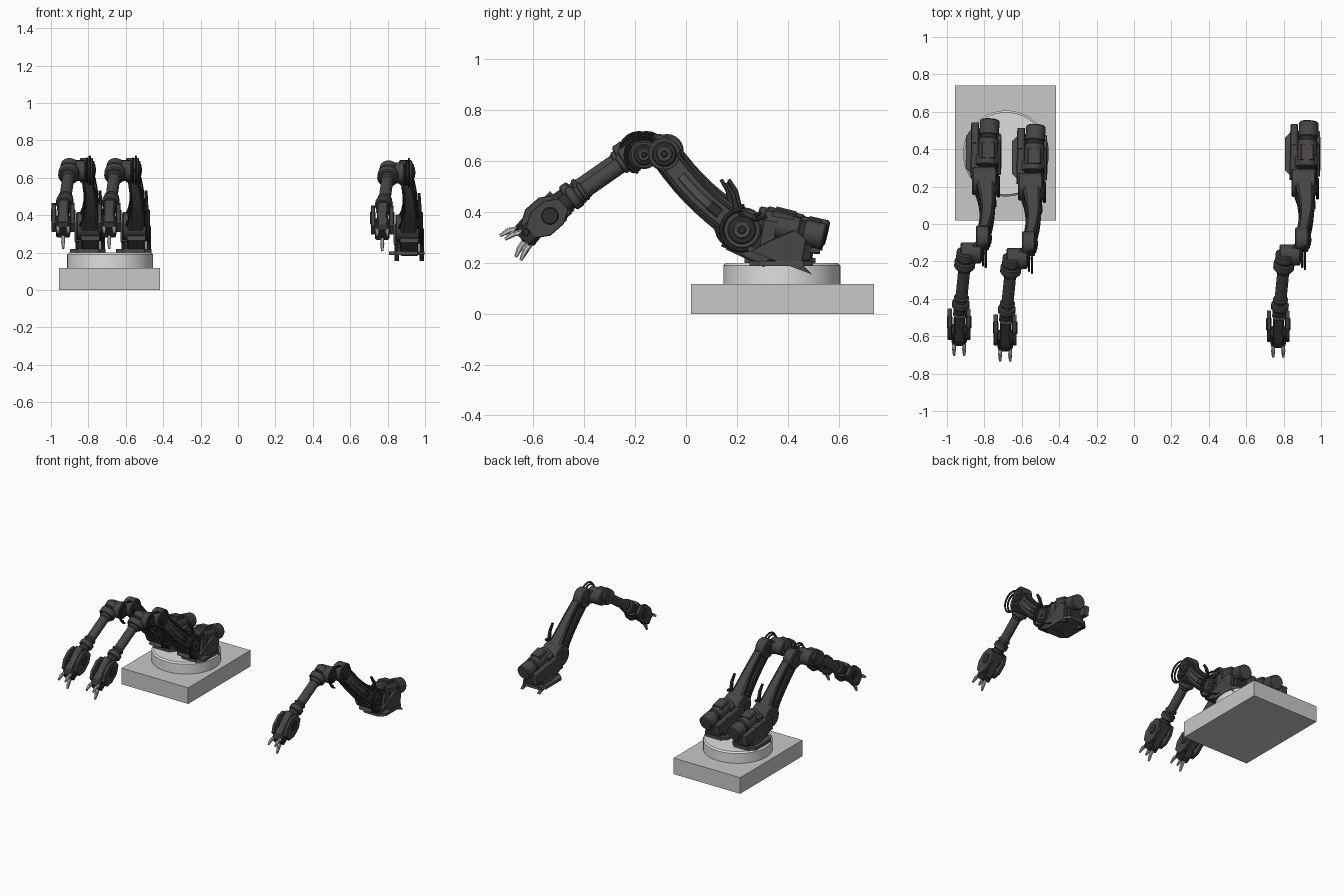
import bpy, bmesh
from math import cos, sin, pi
from mathutils import Vector

if "Cube" in bpy.data.objects:
    bpy.data.objects.remove(bpy.data.objects["Cube"])


def material(name, red, green, blue):
    mat = bpy.data.materials.new(name)
    mat.use_nodes = True
    mat.diffuse_color = (red, green, blue, 1)
    shader = mat.node_tree.nodes["Principled BSDF"]
    shader.inputs["Base Color"].default_value = mat.diffuse_color
    return mat


DARK = material("dark grey metal", .065, .058, .058)
BLACK = material("black joint", .03, .028, .03)
BROWN = material("brown grey plate", .085, .075, .07)
STONE = material("light grey base", .58, .58, .58)
WHITE = material("pale disc", .74, .74, .74)
SILVER = material("silver finger", .55, .55, .55)


def skin(name, rings, mat):
    """Join closed rings of points into a capped solid."""
    bm = bmesh.new()
    rows = [[bm.verts.new(point) for point in ring] for ring in rings]
    count = len(rows[0])
    for low, high in zip(rows, rows[1:]):
        for i in range(count):
            j = (i + 1) % count
            bm.faces.new((low[i], low[j], high[j], high[i]))
    bm.faces.new(rows[0])
    bm.faces.new(rows[-1])
    bmesh.ops.recalc_face_normals(bm, faces=bm.faces)
    mesh = bpy.data.meshes.new(name)
    bm.to_mesh(mesh)
    bm.free()
    mesh.materials.append(mat)
    part = bpy.data.objects.new(name, mesh)
    bpy.context.collection.objects.link(part)
    bpy.ops.object.select_all(action='DESELECT')
    bpy.context.view_layer.objects.active = part
    part.select_set(True)
    bpy.ops.object.shade_smooth_by_angle(angle=pi / 5)
    return part


def drum(name, start, end, radius, mat=DARK, rim=.006, sides=24):
    """Cylinder between two points with a bevelled rim at both ends."""
    start, end = Vector(start), Vector(end)
    axis = (end - start).normalized()
    turn = axis.to_track_quat('Z', 'Y')
    circle = [turn @ Vector((cos(2 * pi * i / sides), sin(2 * pi * i / sides), 0)) for i in range(sides)]
    ends = [(start, radius - rim), (start + axis * rim, radius),
            (end - axis * rim, radius), (end, radius - rim)]
    return skin(name, [[centre + spoke * size for spoke in circle] for centre, size in ends], mat)


def beam(name, path, size, end_size=None, mat=DARK, cut=.25, ease=1):
    """Chamfered bar along a path, tapering from one (width, depth) to another."""
    path = [Vector(point) for point in path]
    last = len(path) - 1
    rings = []
    for i, point in enumerate(path):
        along = path[min(i + 1, last)] - path[max(i - 1, 0)]
        out = Vector((0, -along.z, along.y)).normalized()
        half = Vector(size).lerp(Vector(end_size or size), (i / last) ** ease) / 2
        w, d = half
        c = min(half) * cut
        corners = [(w, d - c), (w - c, d), (c - w, d), (-w, d - c),
                   (-w, c - d), (c - w, -d), (w - c, -d), (w, c - d)]
        rings.append([point + Vector((u, 0, 0)) + out * v for u, v in corners])
    return skin(name, rings, mat)


def shifted(path, x=0, y=0, z=0):
    return [Vector(point) + Vector((x, y, z)) for point in path]


def joint(name, centre, radius, half):
    """Pivot drum across the arm with a stepped cap on its left end."""
    right, left = shifted([centre], -half)[0], shifted([centre], half)[0]
    steps = (("drum", 0, 1, DARK), ("cap", .008, .75, BLACK), ("ring", .013, .5, DARK), ("hub", .016, .25, BLACK))
    return [drum(name + "_" + kind, right, shifted([left], rise)[0], radius * scale, mat)
            for kind, rise, scale, mat in steps]


def collars(name, start, end, bands):
    """Stepped turned part: bands of (from, to, radius) along one axis."""
    return [drum(f"{name}_{kind}", start.lerp(end, a), start.lerp(end, b), radius, mat)
            for kind, a, b, radius, mat in bands]


def hose(name, centre, radius, first, last, thick=.014):
    """Bent pipe that follows an arc, in half turns, around a joint."""
    angles = [pi * (first + (last - first) * i / 12) for i in range(13)]
    path = [Vector(centre) + Vector((0, cos(a), sin(a))) * radius for a in angles]
    return beam(name, path, (thick, thick), mat=BLACK, cut=.6)


# Shared stand: slab and turntable
beam("base_slab", [(-.687, .38, 0), (-.687, .38, .118)], (.54, .72), mat=STONE, cut=0)
drum("turntable", (-.684, .377, .1), (-.684, .377, .2), .23, WHITE, .01, 48)

# Landmarks along one arm
shoulder = Vector((-.8, .22, .33))
elbow = Vector((-.81, -.085, .628))
pivot = Vector((-.872, -.165, .625))
head = Vector((-.898, -.155, .655))
wrist = Vector((-.932, -.5, .415))
fork = Vector((-.935, -.535, .385))
palm = Vector((-.935, -.61, .32))

# Foot: flange, brackets and gearbox
arm = [beam("foot_flange", [(-.803, .375, .187), (-.803, .375, .207)], (.19, .25), mat=BROWN, cut=.4)]
for side, x, mat in (("left", -.724, DARK), ("right", -.858, BROWN)):
    arm.append(beam(side + "_bracket", [(x, .375, .2), (x, .39, .24), (x, .45, .31)],
                    (.024, .26), (.024, .06), mat))
arm += [
    beam("gearbox", [(-.8, .26, .26), (-.8, .49, .25)], (.11, .13), (.11, .1), BLACK),
    beam("side_housing", [(-.85, .24, .3), (-.85, .53, .27)], (.05, .11), (.04, .07)),
    beam("shoulder_skirt", [(-.79, .17, .28), (-.79, .32, .21)], (.1, .06)),
    beam("motor_mount", [(-.785, .3, .32), (-.785, .35, .31)], (.12, .13)),
    beam("motor_block", [(-.78, .34, .385), (-.78, .42, .365)], (.075, .05)),
]

# Shoulder motor lies back from the joint
motor_front, motor_back = Vector((-.785, .3, .36)), Vector((-.77, .545, .302))
arm += collars("motor", motor_front, motor_back, [
    ("body", 0, .6, .052, DARK), ("neck", .5, .8, .046, BLACK), ("end", .66, 1, .052, DARK)])

# Joints
arm += joint("shoulder", shoulder, .075, .065)
arm += joint("elbow", elbow, .066, .036)
arm += joint("forearm_pivot", pivot, .056, .056)

# Bowed upper arm with edge ribs and a side panel
bow = [shoulder.lerp(elbow, t) + Vector((.02, -.015, -.015)) * sin(pi * t)
       for t in (i / 8 for i in range(9))]
arm.append(beam("upper_arm", bow, (.115, .135), (.045, .1), ease=.5))
for side, rise in (("upper", .03), ("lower", -.03)):
    arm.append(beam(side + "_arm_rib", shifted(bow[1:], 0, rise, rise), (.11, .014), (.06, .014), BLACK, ease=.5))
arm += [
    beam("arm_panel", bow[2:7], (.095, .035), (.07, .035), BROWN),
    beam("arm_junction_box", shifted(bow[2:4], .03), (.04, .04), mat=BLACK),
    beam("elbow_link", [elbow, elbow.lerp(pivot, .5), pivot], (.04, .09)),
]

# Forearm: head, tube and wrist collars
arm += collars("forearm", head, wrist, [
    ("head", 0, .12, .05, DARK), ("neck", .1, .16, .045, BLACK), ("collar", .14, .25, .056, DARK),
    ("socket", .2, .3, .04, DARK), ("tube", .2, .8, .032, DARK), ("band", .7, .75, .04, DARK),
    ("wrist_collar", .78, .87, .047, DARK), ("wrist_stem", .8, 1, .036, BLACK)])

# Wrist fork: core, cheeks and hubs
reach = palm - fork
arm.append(beam("wrist_core", [wrist - reach / 4, fork, palm], (.06, .1), (.055, .08)))
for side, x in (("right", -.05), ("left", .05)):
    cheek = shifted([fork - reach * .7, fork - reach * .2, fork + reach * .5, fork + reach], x)
    arm += [
        beam(side + "_cheek_rear", cheek[:2], (.022, .06), (.022, .12)),
        beam(side + "_cheek", cheek[1:3], (.022, .12)),
        beam(side + "_cheek_front", cheek[2:], (.022, .12), (.022, .06)),
        drum(side + "_hub", *shifted([fork], x - .015), shifted([fork], x + .015)[0], .036, BLACK),
    ]

# Palm and three bent fingers
arm.append(beam("palm", [palm - reach / 2, palm, palm + reach * .4], (.08, .085), (.075, .07), BLACK))
for name, x, y, z, aim in (("right_finger", -.027, -.02, 0, (0, -1, -.1)),
                           ("left_finger", .027, -.02, 0, (0, -1, -.1)),
                           ("thumb", 0, .005, -.035, (0, -.6, -.8))):
    root = shifted([palm], x, y, z)[0]
    bend = root + Vector(aim) * .045
    tip = bend + (Vector(aim) + Vector((0, 0, -.5))).normalized() * .043
    arm += [
        drum(name + "_knuckle", *shifted([root], -.014), shifted([root], .014)[0], .018, BLACK, sides=12),
        beam(name + "_base", [root, bend], (.022, .026), (.018, .02), SILVER, .5),
        beam(name + "_tip", [bend, tip], (.022, .024), (.012, .012), SILVER, .5),
    ]

# Hoses
arm += [
    beam("hose_horn", [(-.738, .158, .515), (-.735, .185, .47), (-.735, .2, .4)], (.014, .014), (.02, .024), BLACK),
    hose("shoulder_hose", shifted([shoulder], .075)[0], .08, .5, 1.6, .018),
    hose("motor_hose", (-.735, .27, .45), .08, 1, 1.7),
    hose("outer_elbow_hose", shifted([pivot], .08)[0], .075, .2, 1.4, .012),
    hose("inner_elbow_hose", shifted([pivot], .065)[0], .065, .2, 1.4, .012),
]

# Two arms share the turntable, the third stands apart
for label, shift in (("second_", (.246, -.02, .013)), ("third_", (1.706, 0, 0))):
    for part in arm:
        twin = part.copy()
        twin.name = label + part.name
        twin.location = shift
        bpy.context.collection.objects.link(twin)
for part in arm:
    part.location = (0, .01, .013)
